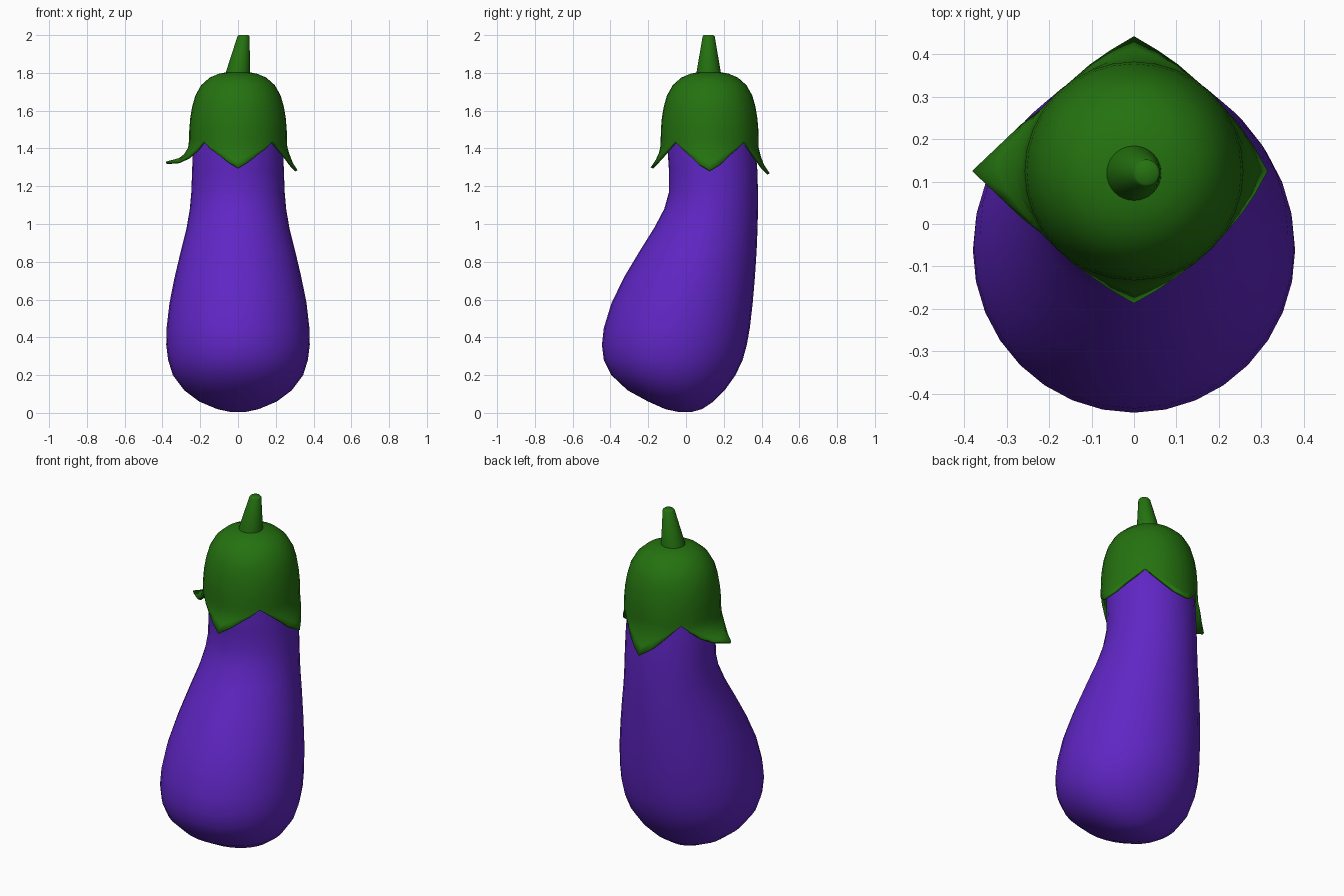
import bpy, bmesh, math

if "Cube" in bpy.data.objects:
    bpy.data.objects.remove(bpy.data.objects["Cube"])

SEG = 32


def material(name, rgb):
    m = bpy.data.materials.new(name)
    m.diffuse_color = (*rgb, 1)
    m.use_nodes = True
    m.node_tree.nodes["Principled BSDF"].inputs["Base Color"].default_value = m.diffuse_color
    return m


def loft(name, rings, mat, cap_start=True, cap_end=True):
    """Skin a stack of closed rings, listed from bottom to top."""
    bm = bmesh.new()
    rows = [[bm.verts.new(p) for p in ring] for ring in rings]
    for a, b in zip(rows, rows[1:]):
        for i in range(SEG):
            j = (i + 1) % SEG
            quad = [a[i], a[j], b[j], b[i]]
            bm.faces.new(quad)
    if cap_start:
        bm.faces.new(rows[0][::-1])
    if cap_end:
        bm.faces.new(rows[-1])
    bmesh.ops.remove_doubles(bm, verts=bm.verts, dist=1e-5)
    me = bpy.data.meshes.new(name)
    bm.to_mesh(me)
    bm.free()
    me.materials.append(mat)
    ob = bpy.data.objects.new(name, me)
    bpy.context.collection.objects.link(ob)
    bpy.ops.object.select_all(action='DESELECT')
    ob.select_set(True)
    bpy.context.view_layer.objects.active = ob
    bpy.ops.object.shade_smooth_by_angle(angle=math.radians(50))
    return ob


def ellipse(cx, cy, z, rx, ry):
    return [(cx + rx * math.cos(2 * math.pi * i / SEG),
             cy + ry * math.sin(2 * math.pi * i / SEG), z) for i in range(SEG)]


def along(path, t):
    """Point at fraction t on a short polyline of evenly spaced points."""
    f = t * (len(path) - 1)
    i = min(int(f), len(path) - 2)
    return [a + (b - a) * (f - i) for a, b in zip(path[i], path[i + 1])]


purple = material("aubergine purple", (0.115, 0.019, 0.55))
green = material("leaf green", (0.018, 0.168, 0.005))

# Fruit body: z, front y, back y, half width
sections = [
    (0.005, -0.04, 0.03, 0.04), (0.02, -0.11, 0.085, 0.11), (0.06, -0.20, 0.145, 0.205),
    (0.12, -0.31, 0.205, 0.285), (0.20, -0.395, 0.262, 0.345), (0.28, -0.435, 0.30, 0.37),
    (0.36, -0.445, 0.322, 0.38), (0.45, -0.435, 0.338, 0.378), (0.58, -0.395, 0.353, 0.363),
    (0.72, -0.327, 0.365, 0.335), (0.86, -0.243, 0.374, 0.302), (0.98, -0.168, 0.379, 0.272),
    (1.08, -0.115, 0.381, 0.255), (1.17, -0.09, 0.381, 0.247), (1.28, -0.09, 0.378, 0.243),
    (1.43, -0.10, 0.366, 0.238), (1.58, -0.09, 0.345, 0.215), (1.70, -0.02, 0.27, 0.15),
]
loft("fruit_body", [ellipse(0, (f + b) / 2, z, w, (b - f) / 2) for z, f, b, w in sections], purple)

# Leafy cap: four flared flaps (radius, z from valley level to tip), right/back/left/front
CY = 0.125
flaps = [
    [(0.259, 1.435), (0.261, 1.40), (0.272, 1.365), (0.290, 1.32), (0.315, 1.285)],
    [(0.259, 1.435), (0.260, 1.395), (0.272, 1.35), (0.290, 1.305), (0.318, 1.268)],
    [(0.259, 1.435), (0.264, 1.395), (0.288, 1.36), (0.322, 1.338), (0.382, 1.33)],
    [(0.259, 1.435), (0.261, 1.40), (0.268, 1.37), (0.286, 1.335), (0.312, 1.30)],
]
rings = []
for s in (1, 0.75, 0.5, 0.25, 0):
    ring = []
    for i in range(SEG):
        a = 2 * math.pi * i / SEG
        k = round(i / 8 + 1e-6)
        w = 1 - abs(i / 8 - k) * 2
        r, z = along(flaps[k % 4], s * w)
        z -= 0.02 * s * (1 - w) * w - 0.012 * (1 - s)
        ring.append((r * math.cos(a), CY + r * math.sin(a), z))
    rings.append(ring)
dome = [(0.258, 1.50), (0.253, 1.56), (0.243, 1.62), (0.226, 1.68), (0.195, 1.735),
        (0.15, 1.775), (0.10, 1.796), (0.05, 1.805)]
rings += [ellipse(0, CY, z, r, r) for r, z in dome]
cap = loft("leafy_cap", rings, green, cap_start=False)
sol = cap.modifiers.new("thickness", 'SOLIDIFY')
sol.thickness = 0.014
sol.offset = -1

# Stem leaning to the right
stem = [(0, 1.78, 0.067), (0, 1.805, 0.064), (0.029, 1.993, 0.032), (0.029, 2.0, 0.026)]
loft("stem", [ellipse(x, 0.12, z, r, r) for x, z, r in stem], green)
